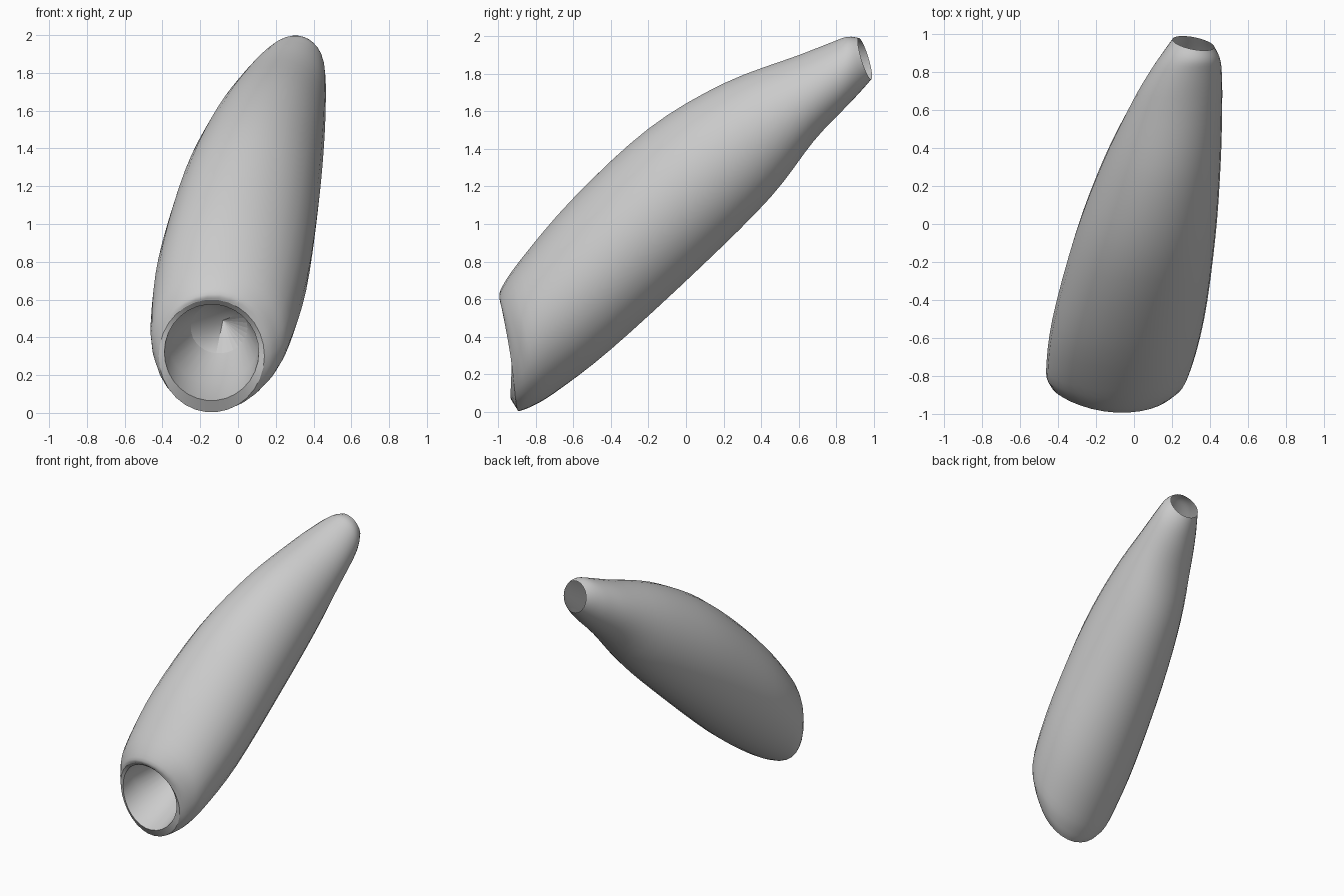
import bpy, bmesh, math
from mathutils import Vector

cube = bpy.data.objects.get("Cube")
if cube:
    bpy.data.objects.remove(cube)

grey = bpy.data.materials.new("light grey")
grey.use_nodes = True
grey.diffuse_color = (0.6, 0.6, 0.6, 1)
grey.node_tree.nodes["Principled BSDF"].inputs["Base Color"].default_value = grey.diffuse_color

# Sections: top (y, z), bottom (y, z), centre x, half width, sideways skew in y, bow of the sides in y
SECTIONS = [
    (-0.98, 0.60, -0.89, 0.003, -0.14, 0.28, -0.03, 0.03),
    (-0.985, 0.65, -0.83, 0.025, -0.12, 0.325, -0.03, 0.04),
    (-0.88, 0.81, -0.70, 0.10, -0.09, 0.373, -0.02, 0),
    (-0.60, 1.14, -0.40, 0.33, -0.03, 0.40, 0, 0),
    (-0.20, 1.51, 0.08, 0.77, 0.06, 0.37, 0, 0),
    (0.20, 1.75, 0.45, 1.14, 0.147, 0.31, 0, 0),
    (0.60, 1.90, 0.68, 1.44, 0.227, 0.238, 0, 0),
    (0.78, 1.97, 0.84, 1.61, 0.275, 0.187, 0, 0),
    (0.86, 1.997, 0.92, 1.695, 0.30, 0.15, -0.01, 0),
    (0.92, 1.99, 0.985, 1.77, 0.313, 0.11, -0.02, 0),
]
# Inner edge of the front rim
MOUTH = (-0.95, 0.575, -0.93, 0.065, -0.14, 0.25, -0.02, 0.03)
SIDES, STEPS = 30, 4


def ring(section):
    ty, tz, by, bz, x, width, skew, bow = section
    top, bottom = Vector((x, ty, tz)), Vector((x, by, bz))
    centre, up, side = (top + bottom) / 2, (top - bottom) / 2, Vector((width, skew, 0))
    angles = [math.tau * i / SIDES for i in range(SIDES)]
    return [centre + side * math.cos(a) + up * math.sin(a)
            + Vector((0, bow * math.cos(a) ** 2, 0)) for a in angles]


def spline(a, b, c, d, t):
    return tuple(q + t / 2 * (r - p + t * (2 * p - 5 * q + 4 * r - s + t * (3 * (q - r) + s - p)))
                 for p, q, r, s in zip(a, b, c, d))


def loft(name, rings, apex=None, sharp_angle=60):
    bm = bmesh.new()
    rows = [[bm.verts.new(p) for p in r] for r in rings]
    n = len(rows[0])
    for a, b in zip(rows, rows[1:]):
        for i in range(n):
            j = (i + 1) % n
            bm.faces.new((a[i], a[j], b[j], b[i]))
    if apex:
        tip = bm.verts.new(apex)
        for i in range(n):
            bm.faces.new((rows[-1][i], rows[-1][(i + 1) % n], tip))
    mesh = bpy.data.meshes.new(name)
    bm.to_mesh(mesh)
    bm.free()
    mesh.materials.append(grey)
    obj = bpy.data.objects.new(name, mesh)
    bpy.context.collection.objects.link(obj)
    bpy.ops.object.select_all(action="DESELECT")
    obj.select_set(True)
    bpy.context.view_layer.objects.active = obj
    bpy.ops.object.shade_smooth_by_angle(angle=math.radians(sharp_angle))


# Tapered outer shell, open at the narrow rear end
padded = [SECTIONS[0]] + SECTIONS + [SECTIONS[-1]]
path = [spline(*padded[k:k + 4], s / STEPS)
        for k in range(len(SECTIONS) - 1) for s in range(STEPS)] + [SECTIONS[-1]]
loft("outer_shell", [ring(s) for s in path])


def pocket_ring(x, y, z, radius):
    return ring((y - radius * 0.4, z + radius * 0.9, y + radius * 0.4, z - radius * 0.9,
                 x, radius, 0, 0))


# Front rim, the pocket wall behind it, and the pointed end of the pocket
pocket_end = pocket_ring(-0.10, -0.58, 0.45, 0.15)
loft("front_rim", [ring(SECTIONS[0]), ring(MOUTH)])
loft("front_pocket", [ring(MOUTH), pocket_ring(-0.13, -0.80, 0.375, 0.24), pocket_end])
loft("pocket_end", [pocket_end], apex=(-0.08, -0.46, 0.49), sharp_angle=8)
